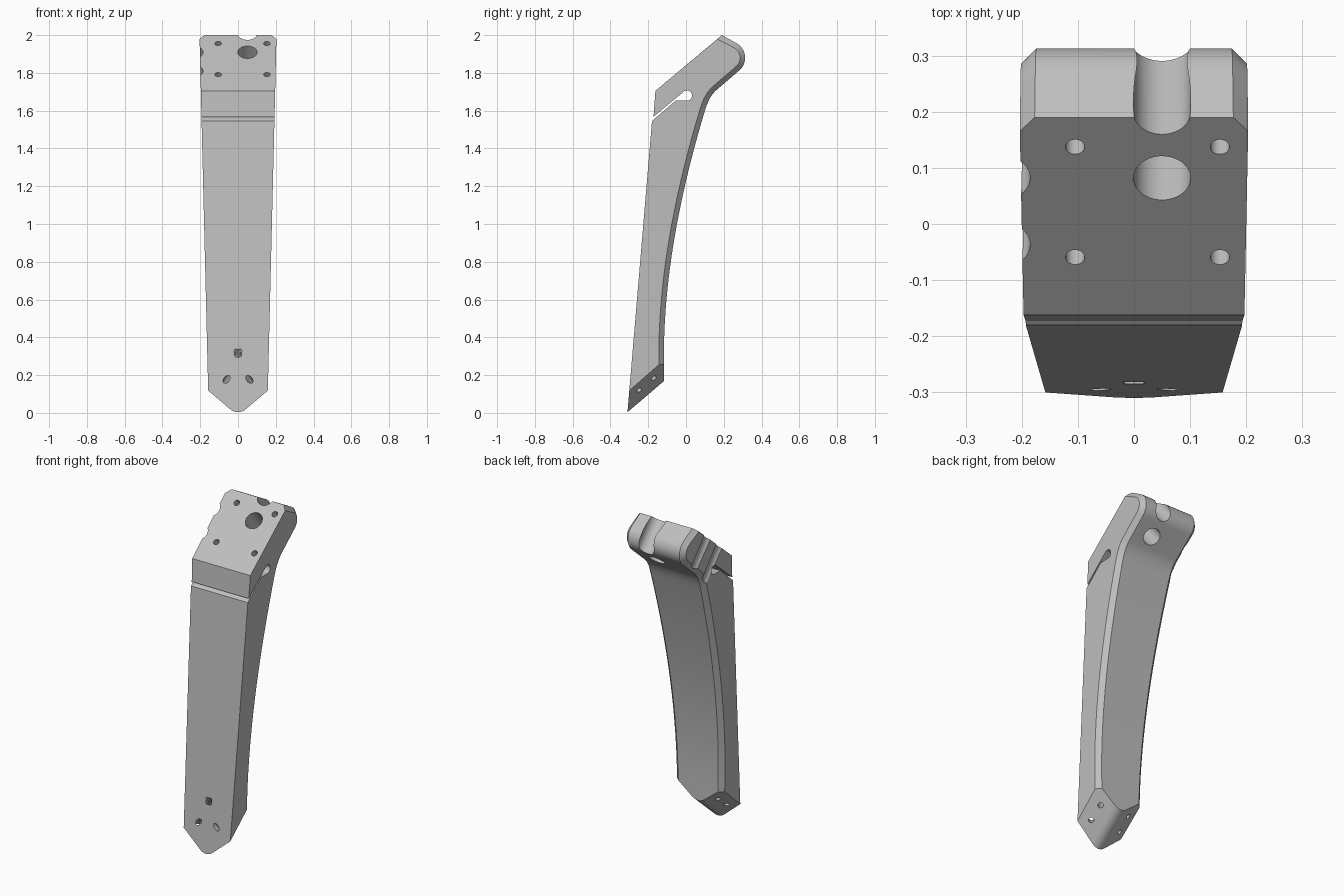
import bpy, bmesh, math
from mathutils import Vector
from mathutils.geometry import interpolate_bezier

cube = bpy.data.objects.get("Cube")
if cube:
    bpy.data.objects.remove(cube)

SLOPE = math.radians(40.5)
ALONG = Vector((0, math.cos(SLOPE), math.sin(SLOPE)))    # along the head face
UP = Vector((0, -math.sin(SLOPE), math.cos(SLOPE)))      # out of the head face
CHAMFER = 0.027

grey = bpy.data.materials.new("light_grey")
grey.use_nodes = True
grey.diffuse_color = (0.52, 0.52, 0.52, 1)
grey.node_tree.nodes["Principled BSDF"].inputs["Base Color"].default_value = grey.diffuse_color


def arc(cy, cz, r, a0, a1, n):
    angles = [math.radians(a0 + (a1 - a0) * i / n) for i in range(n + 1)]
    return [Vector((cy + r * math.cos(a), cz + r * math.sin(a))) for a in angles]


def bezier(points, n):
    return [p.to_2d() for p in interpolate_bezier(*[Vector((*p, 0)) for p in points], n)]


def loft(name, rings):
    """Closed solid through matching rings of points."""
    bm = bmesh.new()
    rows = [[bm.verts.new(p) for p in ring] for ring in rings]
    for a, b in zip(rows, rows[1:]):
        for i in range(len(a)):
            j = (i + 1) % len(a)
            bm.faces.new((a[i], a[j], b[j], b[i]))
    bm.faces.new(rows[0][::-1])
    bm.faces.new(rows[-1])
    bmesh.ops.recalc_face_normals(bm, faces=bm.faces)
    mesh = bpy.data.meshes.new(name)
    bm.to_mesh(mesh)
    bm.free()
    obj = bpy.data.objects.new(name, mesh)
    bpy.context.collection.objects.link(obj)
    mesh.materials.append(grey)
    return obj


def rod(start, direction, radius, length):
    """Cylinder cutter running from start along direction."""
    d = Vector(direction).normalized()
    side = d.orthogonal().normalized()
    other = d.cross(side)
    ring = [Vector(start) + radius * (side * math.cos(a) + other * math.sin(a))
            for a in (math.tau * i / 40 for i in range(40))]
    return loft("hole_cutter", [ring, [p + d * length for p in ring]])


def cut(target, cutter, operation="DIFFERENCE"):
    cutter.hide_render = True
    mod = target.modifiers.new("cut", "BOOLEAN")
    mod.operation, mod.solver, mod.object = operation, "EXACT", cutter
    bpy.context.view_layer.objects.active = target
    bpy.ops.object.modifier_apply(modifier=mod.name)
    bpy.data.objects.remove(cutter)


def half_width(z):
    return 0.155 + 0.0245 * z


# Side profile: straight front with the clamp slot, then the rounded head and curved back
front = [Vector(p) for p in ((-0.327, -0.2), (-0.18, 1.545), (-0.055, 1.653))]
front += arc(0.005, 1.68, 0.027, -90, 130.5, 20)
front += [Vector((-0.172, 1.567)), Vector((-0.162, 1.705))]
spine = bezier([(-0.117, 0.3), (-0.117, 0.75), (-0.02, 1.2), (0.1, 1.6)], 24)
fillet = bezier([(0.1, 1.6), (0.112, 1.64), (0.13, 1.682), (0.16, 1.708)], 8)
back = [Vector((0.19, 2.0))] + arc(0.225, 1.88, 0.088, 61, -49.5, 16)
back += (spine + fillet[1:])[::-1] + [Vector((-0.117, -0.2))]

# Inset copy of the back edge gives the chamfer on both sides
inset = []
for i, p in enumerate(back):
    t = (back[min(i + 1, len(back) - 1)] - back[max(i - 1, 0)]).normalized()
    inset.append(p + Vector((t.y, -t.x)) * CHAMFER)
inset[0] = back[0] - ALONG.yz * CHAMFER * 1.2


def ring(points, sign, inward):
    return [Vector((sign * (half_width(p.y) - inward), p.x, p.y)) for p in points]


leg = loft("bracket_leg", [ring(front + inset, -1, 0), ring(front + back, -1, CHAMFER),
                           ring(front + back, 1, CHAMFER), ring(front + inset, 1, 0)])

# Pointed foot with a rounded tip
tip = Vector((0, -0.31, 0))
xs = [-0.6] + [0.045 * i / 8 for i in range(-8, 9)] + [0.6]
foot = [(x, 0.6 * abs(x) - 0.011 if abs(x) > 0.04 else 6.67 * x * x + 0.0025) for x in xs]
foot += [(0.6, 4), (-0.6, 4)]
section = [tip + UP * u + Vector((x, 0, 0)) for x, u in foot]
cut(leg, loft("foot_wedge", [[p + ALONG * s for p in section] for s in (-5, 5)]), "INTERSECT")


def head_hole(x, y, radius, depth):
    surface = Vector((x, y, 1.705 + (y + 0.162) * math.tan(SLOPE)))
    cut(leg, rod(surface + UP * 0.15, -UP, radius, depth + 0.15))


# Head: main bore, end groove, side notches and blind screw holes
head_hole(0.05, 0.08, 0.051, 0.4)
head_hole(0.05, 0.196, 0.051, 0.4)
for y in (0.08, -0.038):
    head_hole(-0.236, y, 0.051, 0.35)
for x in (-0.105, 0.153):
    for y in (0.135, -0.06):
        head_hole(x, y, 0.017, 0.08)

# Foot: slanted screw holes through to the front face
for side in (1, -1):
    for x, y, z in ((0.1, -0.25, 0.125), (0.095, -0.175, 0.19)):
        d = Vector((-0.5 * side, 0, 0)) + UP * 0.866
        cut(leg, rod(Vector((x * side, y, z)) - d * 0.06, d, 0.015, 0.4))

bpy.ops.object.select_all(action="DESELECT")
leg.select_set(True)
bpy.context.view_layer.objects.active = leg
bpy.ops.object.shade_smooth_by_angle(angle=math.radians(25))
